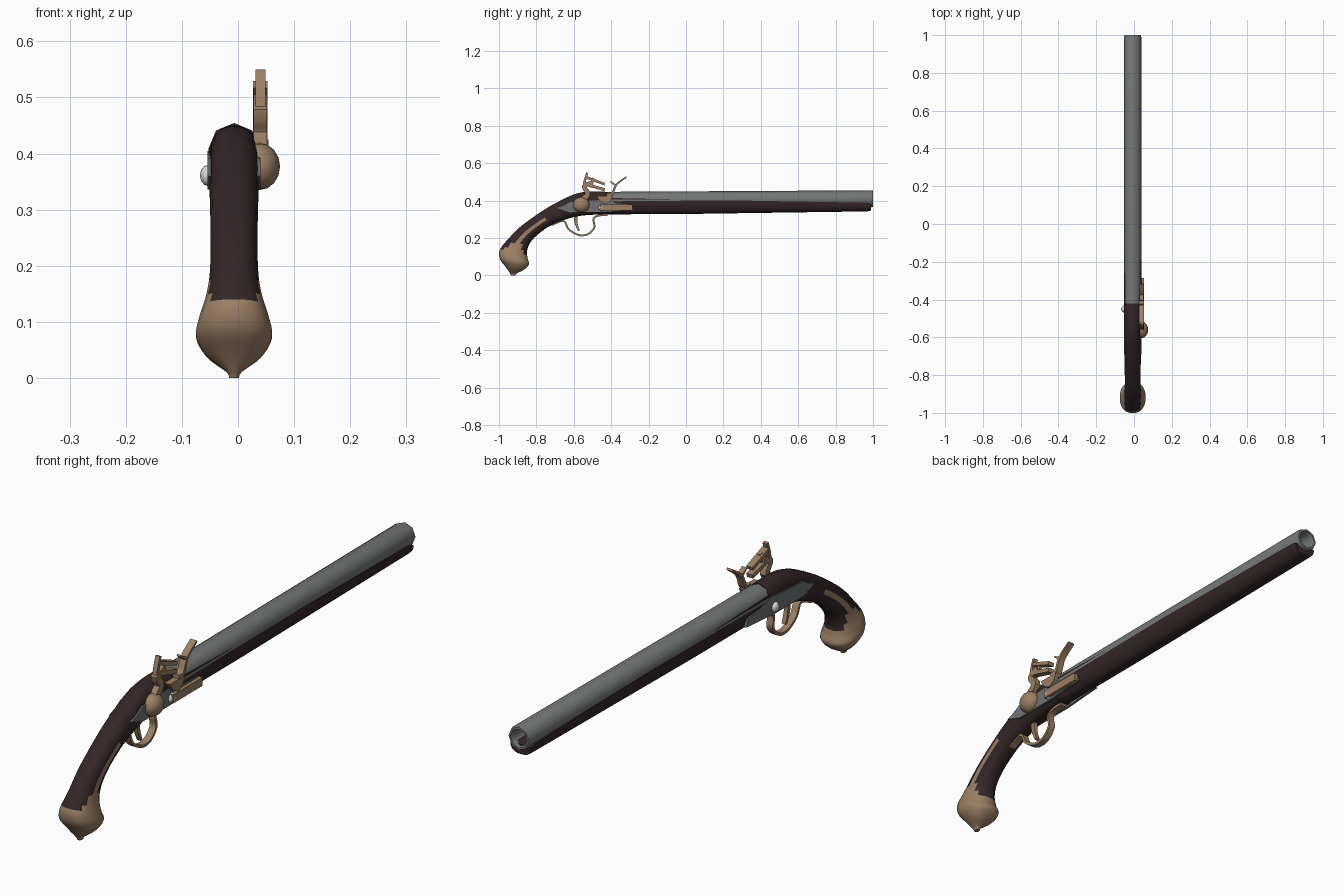
import bpy, math
from mathutils import Vector

cube = bpy.data.objects.get("Cube")
if cube:
    bpy.data.objects.remove(cube)

CX = -0.007  # centre plane of the stock and barrel


def material(name, r, g, b):
    m = bpy.data.materials.new(name)
    m.use_nodes = True
    m.diffuse_color = (r, g, b, 1)
    m.node_tree.nodes["Principled BSDF"].inputs["Base Color"].default_value = (r, g, b, 1)
    return m


wood = material("dark wood", 0.034, 0.02, 0.021)
brass = material("aged brass", 0.33, 0.215, 0.13)
steel = material("barrel steel", 0.18, 0.185, 0.185)
plate_steel = material("plate steel", 0.16, 0.17, 0.175)
silver = material("pale silver", 0.7, 0.7, 0.7)


def smooth(obj, angle):
    bpy.ops.object.select_all(action="DESELECT")
    obj.select_set(True)
    bpy.context.view_layer.objects.active = obj
    bpy.ops.object.shade_smooth_by_angle(angle=math.radians(angle))


def loft(name, rings, mats, rule=None, angle=35):
    """Skin a list of equal-sized rings; rule(row, column) picks the material."""
    n = len(rings[0])
    verts = [v for ring in rings for v in ring]
    faces, slots = [], []
    for i in range(len(rings) - 1):
        for j in range(n):
            k = (j + 1) % n
            faces.append((i * n + j, i * n + k, (i + 1) * n + k, (i + 1) * n + j))
            slots.append(rule(i, j) if rule else 0)
    faces += [tuple(range(n))[::-1], tuple(range(len(verts) - n, len(verts)))]
    slots += [slots[0], slots[-1]]
    mesh = bpy.data.meshes.new(name)
    mesh.from_pydata(verts, [], faces)
    for m in mats:
        mesh.materials.append(m)
    for poly, slot in zip(mesh.polygons, slots):
        poly.material_index = slot
    obj = bpy.data.objects.new(name, mesh)
    bpy.context.collection.objects.link(obj)
    bpy.context.view_layer.objects.active = obj
    obj.select_set(True)
    bpy.ops.object.mode_set(mode="EDIT")
    bpy.ops.mesh.select_all(action="SELECT")
    bpy.ops.mesh.normals_make_consistent(inside=False)
    bpy.ops.object.mode_set(mode="OBJECT")
    smooth(obj, angle)
    return obj


def resample(points, steps):
    """Catmull-Rom curve through tuples of any length."""
    pts = [Vector(p) for p in points]
    out = []
    for i in range(len(pts) - 1):
        a, b, c, d = pts[max(i - 1, 0)], pts[i], pts[i + 1], pts[min(i + 2, len(pts) - 1)]
        for s in range(steps):
            t = s / steps
            out.append(0.5 * (2 * b + (c - a) * t + (2 * a - 5 * b + 4 * c - d) * t * t
                              + (3 * b - a - 3 * c + d) * t ** 3))
    return out + [pts[-1]]


def prism(name, profile, x0, x1, mat):
    return loft(name, [[(x, y, z) for y, z in profile] for x in (x0, x1)], [mat])


def ribbon(name, path, thick, x0, x1, mat=brass, steps=4, tip=1.0):
    """Flat bar following a side-view path, tapering to thick * tip."""
    pts = resample(path, steps)
    rings = []
    for i, p in enumerate(pts):
        t = (pts[min(i + 1, len(pts) - 1)] - pts[max(i - 1, 0)]).normalized()
        half = thick / 2 * (1 + (tip - 1) * i / (len(pts) - 1))
        o = Vector((-t.y, t.x)) * half
        a, b = p + o, p - o
        rings.append([(x0, a.x, a.y), (x1, a.x, a.y), (x1, b.x, b.y), (x0, b.x, b.y)])
    return loft(name, rings, [mat])


def ball(name, loc, scale, mat, segments=16):
    bpy.ops.mesh.primitive_uv_sphere_add(segments=segments, ring_count=segments // 2, location=loc)
    obj = bpy.context.object
    obj.name = name
    obj.scale = scale
    obj.data.materials.append(mat)
    smooth(obj, 60)


def power(v, e):
    return math.copysign(abs(v) ** e, v)


# Grip and butt cap: top y, z, bottom y, z, half width
SIDES, STEPS = 20, 4
stations = [
    (-0.42, 0.447, -0.42, 0.326, 0.044), (-0.516, 0.449, -0.52, 0.322, 0.044),
    (-0.60, 0.433, -0.585, 0.314, 0.044), (-0.70, 0.385, -0.65, 0.296, 0.044),
    (-0.78, 0.337, -0.72, 0.268, 0.043), (-0.89, 0.257, -0.79, 0.22, 0.042),
    (-0.955, 0.19, -0.832, 0.175, 0.044), (-0.985, 0.155, -0.849, 0.13, 0.051),
    (-1.0, 0.125, -0.846, 0.09, 0.062), (-0.995, 0.085, -0.838, 0.06, 0.068),
    (-0.965, 0.045, -0.865, 0.03, 0.048), (-0.942, 0.012, -0.905, 0.01, 0.014),
    (-0.936, 0, -0.912, 0, 0.009)]
grip_rings = []
for ty, tz, by, bz, w in resample(stations, STEPS):
    ring = []
    for j in range(SIDES):
        a = math.tau * (j + 0.5) / SIDES
        s = power(math.sin(a), 0.85)
        ring.append((CX + w * power(math.cos(a), 0.8),
                     (ty + by) / 2 + s * (ty - by) / 2, (tz + bz) / 2 + s * (tz - bz) / 2))
    grip_rings.append(ring)


def grip_color(row, col):
    # brass cap with a side strap that widens towards it
    side = min((col + 1) % (SIDES // 2), (-col - 1) % (SIDES // 2))
    reach = row / STEPS
    if reach >= 7.5:
        return 1
    return int((reach >= 4 and side == 0) or (reach >= 6.25 and side <= 1)
               or (reach >= 7 and side <= 2))


loft("grip_and_butt_cap", grip_rings, [wood, brass], grip_color, 50)

# Fore stock: rounded trough under the barrel
fore_rings = []
for y, top, bottom in ((-0.43, 0.414, 0.326), (0, 0.405, 0.328), (0.97, 0.388, 0.342), (0.988, 0.382, 0.346)):
    ring = []
    for j in range(13):
        a = -math.pi * j / 12
        ring.append((CX + 0.044 * power(math.cos(a), 0.75), y,
                     top + (top - bottom) * power(math.sin(a), 0.9)))
    fore_rings.append(ring)
loft("fore_stock", fore_rings, [wood], angle=50)

# Octagonal barrel with a hollow bore
barrel_rings = [[(CX + r * math.sin(math.tau * j / 8), y, z + r * math.cos(math.tau * j / 8))
                 for j in range(8)]
                for y, z, r in ((-0.425, 0.401, 0.0455), (0.99, 0.409, 0.0455), (1.0, 0.409, 0.043),
                                (1.0, 0.409, 0.035), (0.985, 0.409, 0.031), (0.8, 0.408, 0.031))]
loft("barrel", barrel_rings, [steel], angle=50)

# Lock plates and screw heads on both sides
plate = [(-0.69, 0.36), (-0.655, 0.372), (-0.62, 0.392), (-0.42, 0.405), (-0.375, 0.385),
         (-0.29, 0.378), (-0.28, 0.348), (-0.45, 0.336), (-0.62, 0.336)]
for label, s in (("left", 1), ("right", -1)):
    prism(label + "_lock_plate", plate, CX + s * 0.038, CX + s * 0.047, plate_steel)
    ball(label + "_screw_head", (CX + s * 0.046, -0.45, 0.361), (0.015, 0.019, 0.019), silver, 12)

# Lock work on the left side
ball("tumbler_boss", (0.038, -0.56, 0.377), (0.037, 0.045, 0.042), brass)
ribbon("cock_neck", [(-0.57, 0.39), (-0.525, 0.435), (-0.545, 0.475), (-0.505, 0.495)],
       0.03, 0.028, 0.052, tip=0.7)
ribbon("lower_jaw", [(-0.535, 0.486), (-0.435, 0.458)], 0.016, 0.027, 0.053, steps=1)
ribbon("upper_jaw", [(-0.53, 0.523), (-0.435, 0.487)], 0.014, 0.027, 0.053, steps=1)
ribbon("jaw_screw", [(-0.495, 0.52), (-0.51, 0.47)], 0.014, 0.034, 0.046, steps=1)
ribbon("cock_spur", [(-0.545, 0.48), (-0.54, 0.51), (-0.528, 0.548)], 0.014, 0.031, 0.049, tip=0.8)
ribbon("pan_bar", [(-0.46, 0.362), (-0.285, 0.362)], 0.032, 0.036, 0.053, steps=1)
prism("flash_pan", [(-0.48, 0.425), (-0.39, 0.425), (-0.405, 0.395), (-0.43, 0.38), (-0.46, 0.395)],
      0.03, 0.054, brass)
ribbon("frizzen", [(-0.425, 0.43), (-0.395, 0.435), (-0.372, 0.485), (-0.318, 0.526)],
       0.016, 0.027, 0.053, tip=0.5)
ribbon("frizzen_toe", [(-0.372, 0.478), (-0.405, 0.502)], 0.012, 0.03, 0.05, steps=1, tip=0.5)

# Trigger and its guard
ribbon("trigger_guard", [(-0.72, 0.268), (-0.655, 0.291), (-0.628, 0.247), (-0.575, 0.216),
                         (-0.525, 0.22), (-0.49, 0.257), (-0.495, 0.3), (-0.47, 0.319), (-0.42, 0.322)],
       0.01, CX - 0.013, CX + 0.013)
ribbon("trigger", [(-0.59, 0.32), (-0.588, 0.28), (-0.572, 0.238)], 0.02, CX - 0.008, CX + 0.008, tip=0.5)
